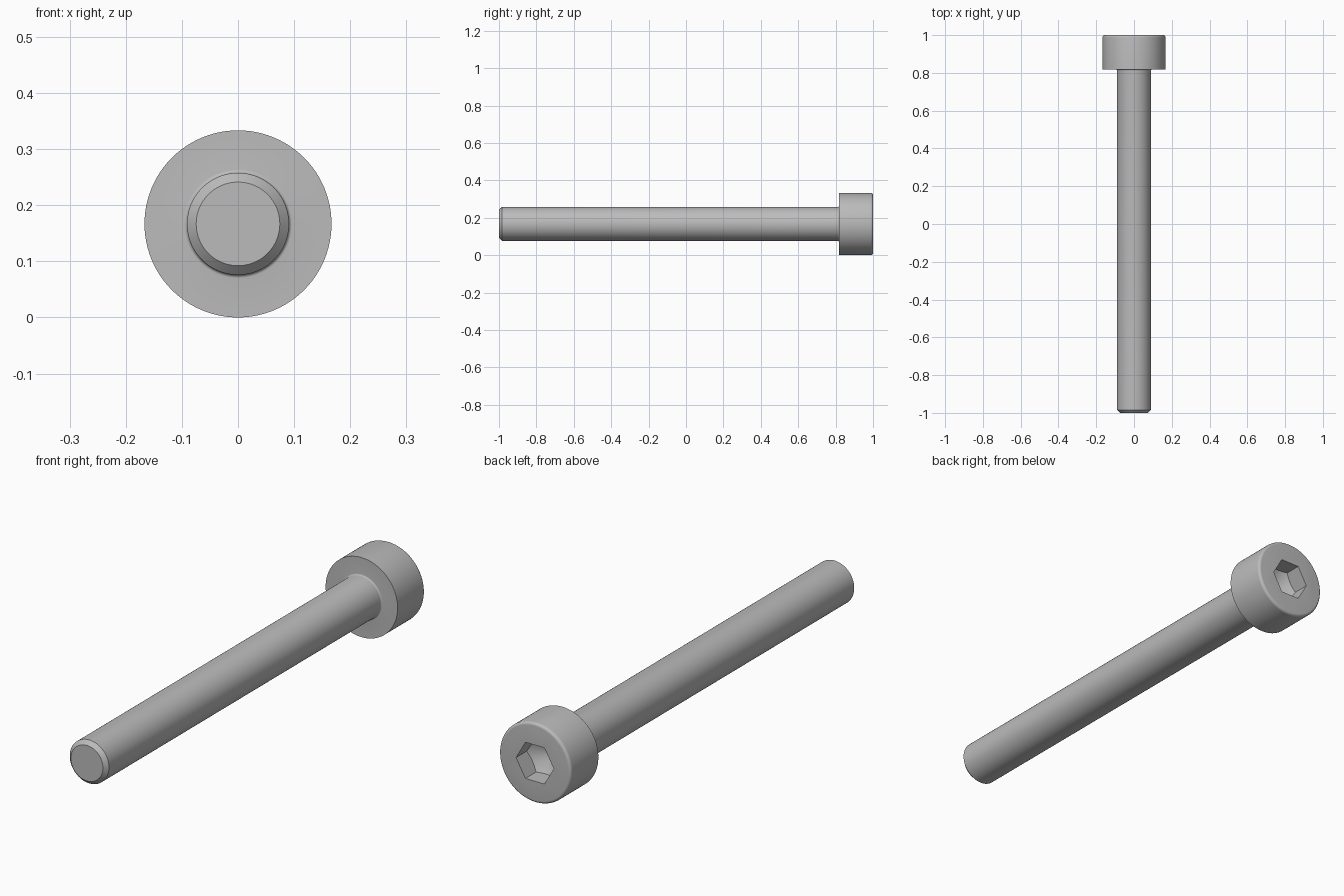
import bpy, bmesh
from math import sin, cos, pi, radians
from mathutils import Matrix

old = bpy.data.objects.get("Cube")
if old:
    bpy.data.objects.remove(old, do_unlink=True)

HEAD_R, SHAFT_R, TIP_R = 0.1667, 0.0909, 0.0745
HEAD_Y = 0.818                 # underside of the head
RIM, FILLET = 0.012, 0.006
HEX_R, HEX_DEPTH = 0.0875, 0.07

steel = bpy.data.materials.new("grey steel")
steel.use_nodes = True
colour = (0.5, 0.5, 0.5, 1)
steel.diffuse_color = colour
steel.node_tree.nodes["Principled BSDF"].inputs["Base Color"].default_value = colour


def arc(r, y, radius, start, end, steps=6):
    """Quarter-round profile points as (radius, y)."""
    angles = [radians(start + (end - start) * i / steps) for i in range(steps + 1)]
    return [(r + radius * cos(a), y + radius * sin(a)) for a in angles]


def lathe(name, profile, sides):
    """Turn a (radius, y) profile around the screw axis."""
    bm = bmesh.new()
    rings = [[bm.verts.new((r * cos(2 * pi * i / sides), y, r * sin(2 * pi * i / sides)))
              for i in range(sides)] for r, y in profile]
    for a, b in zip(rings, rings[1:]):
        for i in range(sides):
            j = (i + 1) % sides
            bm.faces.new((a[i], a[j], b[j], b[i]))
    bm.faces.new(rings[0])
    bm.faces.new(rings[-1])
    bmesh.ops.recalc_face_normals(bm, faces=bm.faces)
    bm.transform(Matrix.Translation((0, 0, HEAD_R)))
    mesh = bpy.data.meshes.new(name)
    bm.to_mesh(mesh)
    bm.free()
    obj = bpy.data.objects.new(name, mesh)
    bpy.context.collection.objects.link(obj)
    mesh.materials.append(steel)
    return obj


def boolean(target, cutter, operation):
    """Apply a boolean and delete its helper."""
    bpy.context.view_layer.objects.active = target
    mod = target.modifiers.new("cut", 'BOOLEAN')
    mod.operation, mod.object, mod.solver = operation, cutter, 'EXACT'
    bpy.ops.object.modifier_apply(modifier=mod.name)
    bpy.data.objects.remove(cutter, do_unlink=True)


# Chamfered shaft, small fillet under the head, head with rounded rim
profile = [(TIP_R, -1), (SHAFT_R, TIP_R - SHAFT_R - 1 + 2 * (SHAFT_R - TIP_R))]
profile += arc(SHAFT_R + FILLET, HEAD_Y - FILLET, FILLET, 180, 90)
profile += [(HEAD_R, HEAD_Y)]
profile += arc(HEAD_R - RIM, 1 - RIM, RIM, 0, 90)
screw = lathe("socket_screw", profile, 96)

# Hexagonal socket with a conical drilled floor
floor = 1 - HEX_DEPTH
socket = lathe("socket_cutter", [(HEX_R, 0.85), (HEX_R, 1.05)], 6)
drill = lathe("drill_cutter", [(0.001, floor - 0.05), (HEX_R + 0.0005, floor),
                               (HEX_R + 0.0005, 1.1)], 96)
socket.hide_render = drill.hide_render = True
boolean(socket, drill, 'INTERSECT')
boolean(screw, socket, 'DIFFERENCE')

bpy.ops.object.select_all(action='DESELECT')
screw.select_set(True)
bpy.context.view_layer.objects.active = screw
bpy.ops.object.shade_smooth_by_angle(angle=radians(30))
